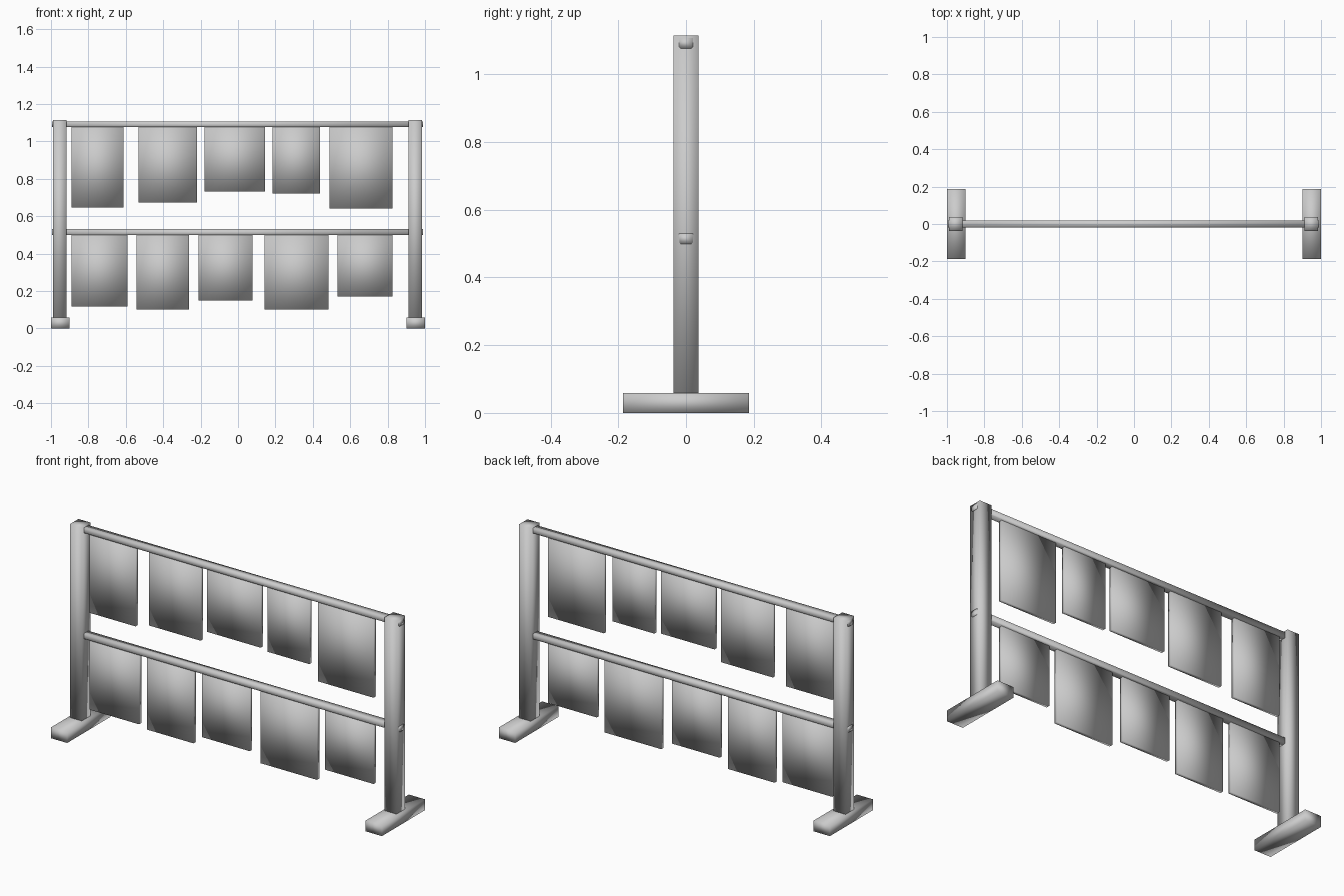
import bpy
import bmesh

cube = bpy.data.objects.get("Cube")
if cube:
    bpy.data.objects.remove(cube, do_unlink=True)

# Single plain grey for the whole rack
grey = bpy.data.materials.new("light grey")
grey.use_nodes = True
COLOUR = (0.6, 0.6, 0.6, 1)
grey.diffuse_color = COLOUR
grey.node_tree.nodes["Principled BSDF"].inputs["Base Color"].default_value = COLOUR


def block(name, x, y, z, chamfer=0):
    """Smooth-shaded box from (min, max) pairs, optionally chamfering its lower long edges."""
    bm = bmesh.new()
    bmesh.ops.create_cube(bm, size=1)
    for v in bm.verts:
        for i, (lo, hi) in enumerate((x, y, z)):
            v.co[i] = lo if v.co[i] < 0 else hi
    if chamfer:
        lower = [e for e in bm.edges
                 if all(v.co.z == min(w.co.z for w in bm.verts) for v in e.verts)
                 and abs(e.verts[0].co.x - e.verts[1].co.x) > 0.1]
        bmesh.ops.bevel(bm, geom=lower, offset=chamfer, segments=1, affect='EDGES')
    for f in bm.faces:
        f.smooth = True
    mesh = bpy.data.meshes.new(name)
    bm.to_mesh(mesh)
    bm.free()
    mesh.materials.append(grey)
    obj = bpy.data.objects.new(name, mesh)
    bpy.context.collection.objects.link(obj)
    return obj


# Feet and posts
for side, foot_x, post_x in (("right", (-1, -0.902), (-0.99, -0.918)),
                             ("left", (0.902, 1), (0.912, 0.984))):
    block(side + "_foot", foot_x, (-0.186, 0.186), (0, 0.059))
    block(side + "_post", post_x, (-0.037, 0.037), (0.001, 1.115))

# Rails with their hanging cloths: (x min, x max, bottom z)
rows = {
    "upper": (1.077, 1.107, [(-0.89, -0.612, 0.647), (-0.532, -0.219, 0.674),
                             (-0.179, 0.144, 0.733), (0.184, 0.438, 0.722),
                             (0.489, 0.826, 0.642)]),
    "lower": (0.499, 0.53, [(-0.89, -0.591, 0.118), (-0.543, -0.262, 0.102),
                            (-0.211, 0.078, 0.15), (0.142, 0.484, 0.102),
                            (0.532, 0.826, 0.171)]),
}
for row, (low, high, cloths) in rows.items():
    block(row + "_rail", (-0.994, 0.988), (-0.02, 0.02), (low, high), chamfer=0.004)
    for i, (x0, x1, bottom) in enumerate(cloths, 1):
        block(f"{row}_cloth_{i}", (x0, x1), (-0.01, 0.01), (bottom, low + 0.01))
